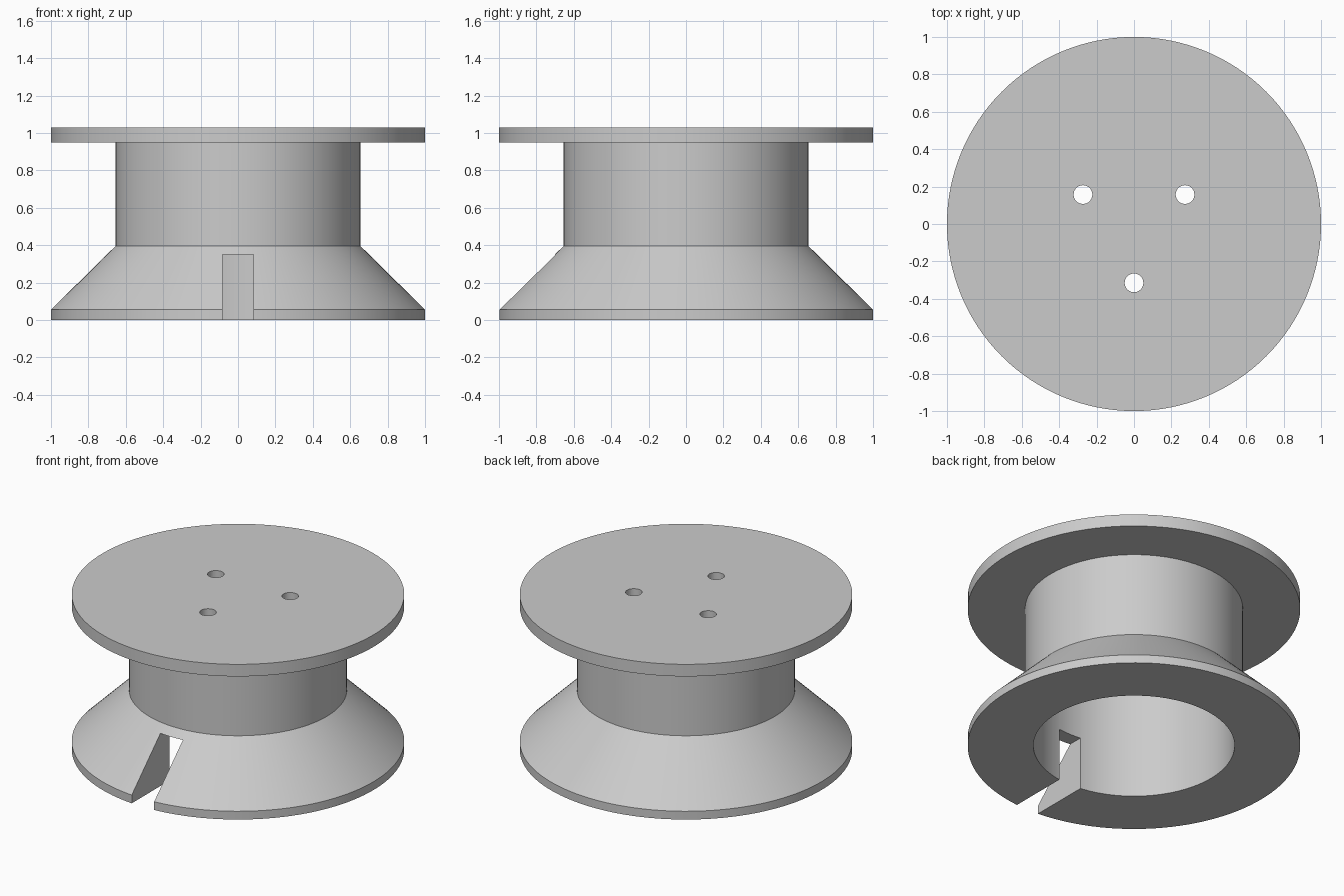
import bpy
import bmesh
import math
from mathutils import Matrix, Vector

if "Cube" in bpy.data.objects:
    bpy.data.objects.remove(bpy.data.objects["Cube"], do_unlink=True)

SEGMENTS = 128

grey = bpy.data.materials.new("plain grey")
grey.use_nodes = True
grey.diffuse_color = (0.6, 0.6, 0.6, 1)
grey.node_tree.nodes["Principled BSDF"].inputs["Base Color"].default_value = (0.6, 0.6, 0.6, 1)


def add_object(name, bm):
    bmesh.ops.recalc_face_normals(bm, faces=bm.faces)
    mesh = bpy.data.meshes.new(name)
    bm.to_mesh(mesh)
    bm.free()
    mesh.materials.append(grey)
    obj = bpy.data.objects.new(name, mesh)
    bpy.context.collection.objects.link(obj)
    return obj


def lathe(name, profile):
    """Revolve a (radius, height) outline, which starts and ends on the axis."""
    bm = bmesh.new()
    verts = [bm.verts.new((r, 0, z)) for r, z in profile]
    edges = [bm.edges.new(pair) for pair in zip(verts, verts[1:])]
    bmesh.ops.spin(bm, geom=verts + edges, cent=(0, 0, 0), axis=(0, 0, 1),
                   angle=math.tau, steps=SEGMENTS, use_duplicate=False)
    bmesh.ops.remove_doubles(bm, verts=bm.verts, dist=0.0001)
    return add_object(name, bm)


def cut(target, cutter):
    cutter.hide_render = True
    mod = target.modifiers.new("cut", 'BOOLEAN')
    mod.operation = 'DIFFERENCE'
    mod.solver = 'EXACT'
    mod.object = cutter
    bpy.context.view_layer.objects.active = target
    bpy.ops.object.modifier_apply(modifier=mod.name)
    bpy.data.objects.remove(cutter, do_unlink=True)


# Hollow spool: flared base, straight neck, flat top flange
spool = lathe("spool_body", [
    (0, 1.03), (1, 1.03), (1, 0.95), (0.655, 0.95), (0.655, 0.395),
    (1, 0.055), (1, 0), (0.605, 0), (0.605, 0.95), (0, 0.95)])

# Slot through the front of the base
bm = bmesh.new()
bmesh.ops.create_cube(bm, size=1, matrix=Matrix.LocRotScale(
    Vector((0, -0.8, 0.125)), None, Vector((0.165, 0.9, 0.45))))
cut(spool, add_object("slot_cutter", bm))

# Three screw holes through the top
for i in range(3):
    angle = math.radians(-90 + 120 * i)
    bm = bmesh.new()
    bmesh.ops.create_cone(bm, cap_ends=True, segments=32, radius1=0.05, radius2=0.05, depth=0.4,
                          matrix=Matrix.Translation((0.315 * math.cos(angle), 0.315 * math.sin(angle), 1)))
    cut(spool, add_object("hole_cutter", bm))

# Smooth round walls, crisp rims
bpy.ops.object.select_all(action='DESELECT')
spool.select_set(True)
bpy.context.view_layer.objects.active = spool
bpy.ops.object.shade_smooth_by_angle(angle=math.radians(30))
